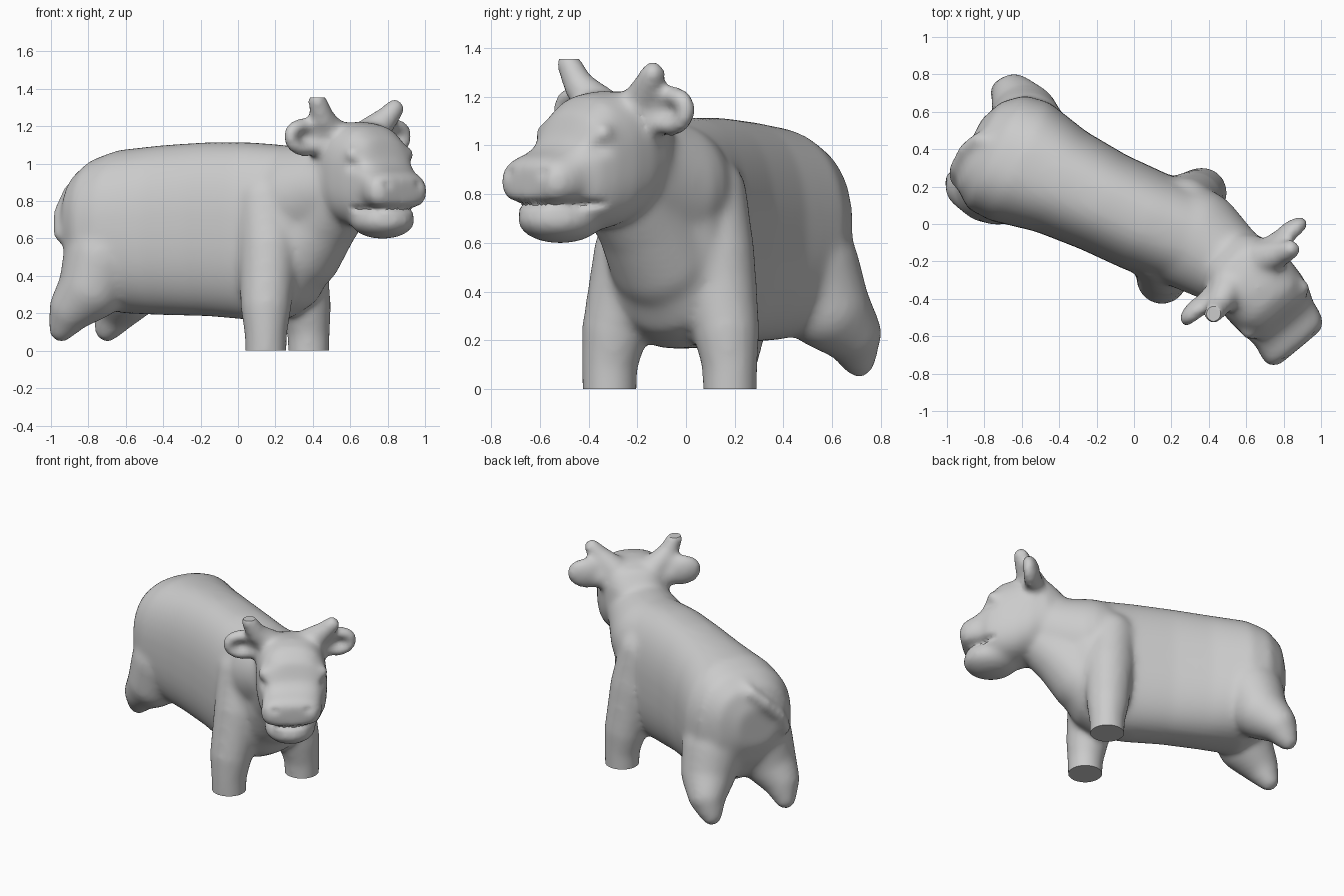
import bpy
import bmesh
import math
from mathutils import Matrix, Vector

cube = bpy.data.objects.get("Cube")
if cube:
    bpy.data.objects.remove(cube, do_unlink=True)

# Local frames: forward is x, the animal's left is y
BODY = Matrix.Rotation(math.radians(-27), 4, 'Z')
HEAD = Matrix.Translation((0.60, -0.27, 0)) @ Matrix.Rotation(math.radians(-50.3), 4, 'Z')
WORLD = Matrix.Identity(4)
SIDES = (1, -1)

# One unit ball, reused for every rounded part
bm = bmesh.new()
bmesh.ops.create_uvsphere(bm, u_segments=20, v_segments=14, radius=1)
bm.verts.index_update()
BALL_VERTS = [v.co.copy() for v in bm.verts]
BALL_FACES = [[v.index for v in f.verts] for f in bm.faces]
bm.free()

verts, faces = [], []


def blob(frame, centre, radii, tilt=0.0):
    """Ellipsoid in a local frame, tilted about the forward axis."""
    m = (frame @ Matrix.Translation(centre) @ Matrix.Rotation(tilt, 4, 'X')
         @ Matrix.Diagonal((*radii, 1)))
    start = len(verts)
    verts.extend(m @ v for v in BALL_VERTS)
    faces.extend([start + i for i in f] for f in BALL_FACES)


def limb(frame, points, steps=5):
    """Tapered rounded limb through (x, y, z, radius) points."""
    for a, b in zip(points, points[1:]):
        for i in range(steps + 1):
            p = Vector(a).lerp(Vector(b), i / steps)
            blob(frame, p[:3], (p[3],) * 3)


def loft(frame, sections, count=40, power=2.4):
    """Closed skin through (forward, side, half width, low, high) sections."""
    start = len(verts)
    for x, y, w, low, high in sections:
        for i in range(count):
            a = math.tau * i / count
            c, s = math.cos(a), math.sin(a)
            py = math.copysign(abs(c) ** (2 / power), c) * w
            pz = math.copysign(abs(s) ** (2 / power), s) * (high - low) / 2
            verts.append(frame @ Vector((x, y + py, (low + high) / 2 + pz)))
    rings = [range(start + k * count, start + (k + 1) * count) for k in range(len(sections))]
    for r, q in zip(rings, rings[1:]):
        for i in range(count):
            j = (i + 1) % count
            faces.append([r[i], r[j], q[j], q[i]])
    faces.append(list(reversed(rings[0])))
    faces.append(list(rings[-1]))


# Torso, rump to chest
loft(BODY, [
    (-0.98, -0.01, 0.14, 0.55, 0.82),
    (-0.93, 0.00, 0.26, 0.43, 0.95),
    (-0.83, 0.01, 0.34, 0.29, 1.03),
    (-0.70, 0.02, 0.355, 0.20, 1.075),
    (-0.45, 0.025, 0.30, 0.19, 1.10),
    (-0.20, 0.03, 0.28, 0.185, 1.115),
    (0.05, 0.04, 0.28, 0.165, 1.115),
    (0.25, 0.06, 0.28, 0.165, 1.10),
    (0.38, 0.07, 0.25, 0.24, 1.09),
    (0.48, 0.07, 0.18, 0.38, 1.03),
    (0.53, 0.06, 0.10, 0.50, 0.95),
])

# Neck and throat
limb(BODY, [(0.32, 0.07, 0.82, 0.28), (0.50, 0.04, 0.87, 0.235), (0.63, 0.03, 0.95, 0.20)])
limb(BODY, [(0.34, 0.07, 0.54, 0.23), (0.47, 0.05, 0.68, 0.20), (0.58, 0.02, 0.80, 0.19)])

# Legs
for side in SIDES:
    front, hind = 0.06 + 0.272 * side, 0.045 + 0.27 * side
    reach = 0.265 - 0.01 * side
    limb(BODY, [(reach, front, -0.08, 0.112), (reach, front, 0.1, 0.116),
                (reach - 0.01, 0.06 + 0.25 * side, 0.25, 0.14),
                (reach - 0.03, 0.065 + 0.185 * side, 0.55, 0.165),
                (0.20, 0.065 + 0.14 * side, 0.80, 0.16)])
    limb(BODY, [(-0.74, 0.02 + 0.17 * side, 0.50, 0.21),
                (-0.78, 0.03 + 0.22 * side, 0.34, 0.18),
                (-0.88, hind, 0.23, 0.125), (-0.945, hind, 0.115, 0.07)])

# Tail
limb(WORLD, [(-0.74, 0.43, 0.96, 0.045), (-0.83, 0.45, 0.92, 0.045), (-0.90, 0.39, 0.84, 0.045),
             (-0.945, 0.30, 0.74, 0.045), (-0.945, 0.24, 0.62, 0.045)])

# Head and muzzle
loft(HEAD, [
    (-0.19, 0.00, 0.12, 0.88, 1.10),
    (-0.11, 0.00, 0.19, 0.78, 1.19),
    (0.00, 0.00, 0.22, 0.70, 1.22),
    (0.10, 0.00, 0.23, 0.66, 1.225),
    (0.20, 0.00, 0.225, 0.65, 1.205),
    (0.28, 0.00, 0.21, 0.67, 1.14),
    (0.33, -0.01, 0.195, 0.75, 1.02),
    (0.38, -0.02, 0.20, 0.745, 0.98),
    (0.445, -0.03, 0.195, 0.75, 0.955),
    (0.485, -0.03, 0.155, 0.78, 0.92),
], power=2.7)

# Lower jaw
blob(HEAD, (0.30, -0.025, 0.695), (0.185, 0.17, 0.098))
for side in SIDES:
    # Eye bulge
    blob(HEAD, (0.245, 0.185 * side, 1.05), (0.045, 0.045, 0.045))
    # Ear
    blob(HEAD, (-0.02, 0.21 * side, 1.11), (0.07, 0.11, 0.075))
    blob(HEAD, (-0.02, 0.315 * side, 1.14), (0.062, 0.127, 0.105), 0.2 * side)
    # Horn
    lift = 0.04 if side < 0 else 0.0
    limb(HEAD, [(0.0, 0.13 * side, 1.15, 0.095), (0.035, 0.22 * side, 1.24, 0.066),
                (0.05, 0.27 * side, 1.295 + lift, 0.054)])

mesh = bpy.data.meshes.new("cow_parts")
mesh.from_pydata(verts, [], faces)
cow = bpy.data.objects.new("cow_body", mesh)
bpy.context.collection.objects.link(cow)

# Fuse the parts into one soft skin
fuse = cow.modifiers.new("Fuse", 'REMESH')
fuse.mode = 'VOXEL'
fuse.voxel_size = 0.017
soften = cow.modifiers.new("Soften", 'SMOOTH')
soften.factor = 0.5
soften.iterations = 22
skin = bpy.data.meshes.new_from_object(cow.evaluated_get(bpy.context.evaluated_depsgraph_get()))
cow.modifiers.clear()
cow.data = skin
skin.name = "cow_skin"

bm = bmesh.new()
bm.from_mesh(skin)
to_head = HEAD.inverted()
head_verts = [v for v in bm.verts if (to_head @ v.co).x > -0.15]


def press(centre, size, depth, direction):
    """Push a soft dimple into the head."""
    for v in head_verts:
        p = to_head @ v.co
        d = p - Vector(centre)
        k = (d.x / size[0]) ** 2 + (d.y / size[1]) ** 2 + (d.z / size[2]) ** 2
        if k < 6:
            v.co = HEAD @ (p + Vector(direction) * depth * math.exp(-k))


# Ear cups, eye sockets and nostrils
for side in SIDES:
    press((0.04, 0.32 * side, 1.14), (0.05, 0.065, 0.045), 0.045, (-1, 0, 0))
    press((0.28, 0.21 * side, 0.99), (0.05, 0.05, 0.03), 0.015, (-0.5, -side, 0))
    press((0.48, 0.11 * side - 0.03, 0.89), (0.05, 0.03, 0.022), 0.01, (-1, 0, 0))

# Mouth line
for v in head_verts:
    p = to_head @ v.co
    if p.x > 0.22 and abs(p.y) < 0.3 and abs(p.z - 0.76) < 0.06:
        inward = (Vector((0.15, -0.02, p.z)) - p).normalized()
        ramp = min(1.0, (p.x - 0.22) / 0.06)
        v.co = HEAD @ (p + inward * 0.025 * ramp * math.exp(-((p.z - 0.76) / 0.015) ** 2))

# Flat soles and one flat horn tip
for height, up in ((0.0, -1), (1.355, 1)):
    cut = bmesh.ops.bisect_plane(bm, geom=bm.verts[:] + bm.edges[:] + bm.faces[:],
                                 plane_co=(0, 0, height), plane_no=(0, 0, up), clear_outer=True)
    rim = [e for e in cut["geom_cut"] if isinstance(e, bmesh.types.BMEdge)]
    if rim:
        bmesh.ops.edgeloop_fill(bm, edges=rim)
bmesh.ops.recalc_face_normals(bm, faces=bm.faces[:])
bm.to_mesh(skin)
bm.free()

# Plain grey finish
grey = bpy.data.materials.new("plain_grey")
grey.use_nodes = True
colour = (0.6, 0.6, 0.6, 1)
grey.diffuse_color = colour
grey.node_tree.nodes["Principled BSDF"].inputs["Base Color"].default_value = colour
skin.materials.clear()
skin.materials.append(grey)

bpy.ops.object.select_all(action='DESELECT')
cow.select_set(True)
bpy.context.view_layer.objects.active = cow
bpy.ops.object.shade_smooth_by_angle(angle=math.radians(50))
